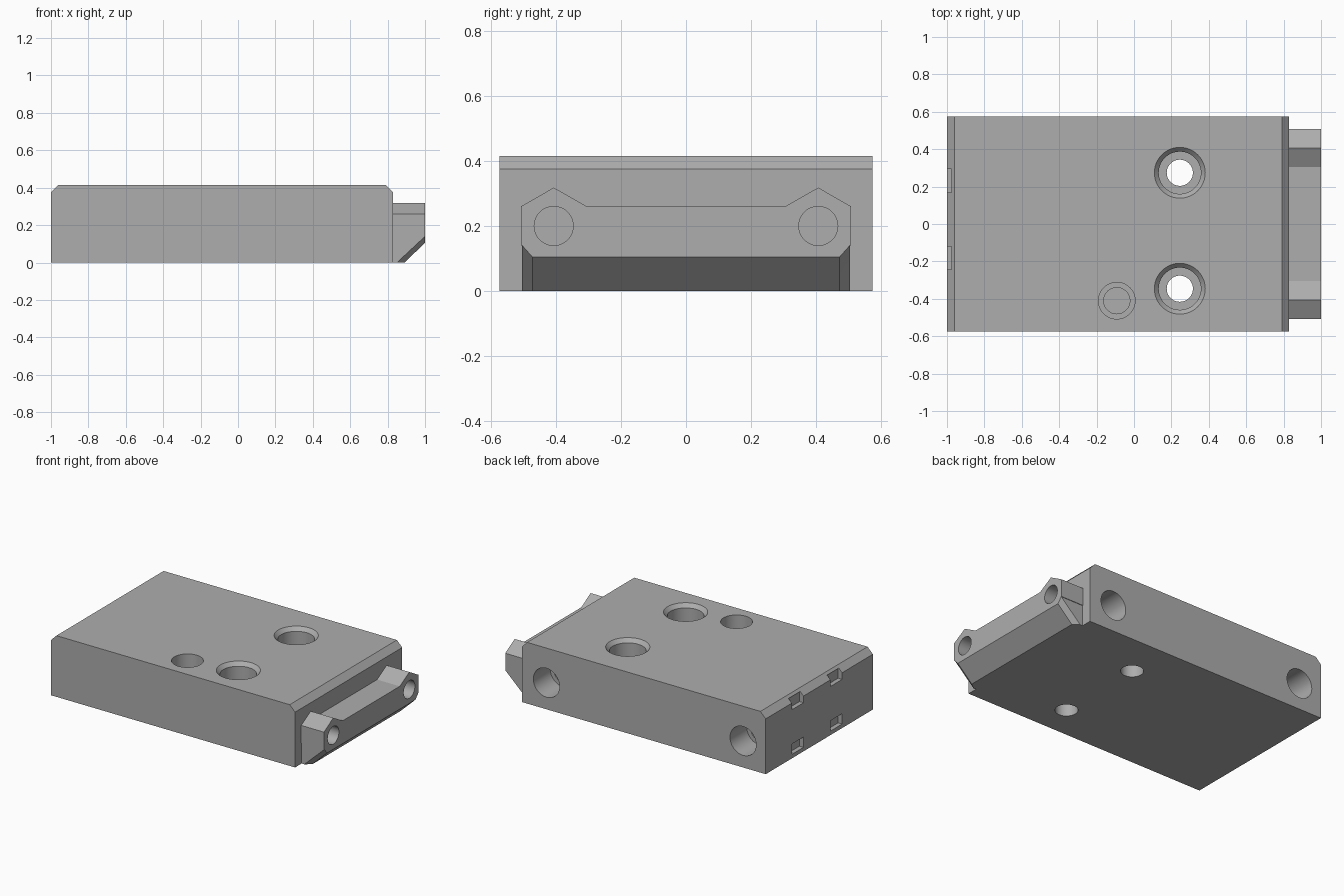
import bpy
import bmesh
from math import radians
from mathutils import Matrix, Vector

cube = bpy.data.objects.get("Cube")
if cube:
    bpy.data.objects.remove(cube, do_unlink=True)

steel = bpy.data.materials.new("steel_grey")
GREY = (0.42, 0.42, 0.42, 1.0)
steel.diffuse_color = GREY
steel.use_nodes = True
steel.node_tree.nodes["Principled BSDF"].inputs["Base Color"].default_value = GREY


def make_object(name, bm):
    bmesh.ops.recalc_face_normals(bm, faces=bm.faces)
    mesh = bpy.data.meshes.new(name)
    bm.to_mesh(mesh)
    bm.free()
    mesh.materials.append(steel)
    obj = bpy.data.objects.new(name, mesh)
    bpy.context.collection.objects.link(obj)
    return obj


def prism(name, points, offset):
    """Extrude a closed outline along an offset."""
    bm = bmesh.new()
    face = bm.faces.new([bm.verts.new(p) for p in points])
    extruded = bmesh.ops.extrude_face_region(bm, geom=[face])
    verts = [v for v in extruded["geom"] if isinstance(v, bmesh.types.BMVert)]
    bmesh.ops.translate(bm, verts=verts, vec=offset)
    return make_object(name, bm)


def bore(name, mouth, inward, steps):
    """Revolve (radius, depth) steps around an axis into a drill shape."""
    bm = bmesh.new()
    profile = [(0, steps[0][1])] + steps + [(0, steps[-1][1])]
    verts = [bm.verts.new((r, 0, d)) for r, d in profile]
    edges = [bm.edges.new(pair) for pair in zip(verts, verts[1:])]
    bmesh.ops.spin(bm, geom=verts + edges, cent=(0, 0, 0), axis=(0, 0, 1),
                   angle=radians(360), steps=48, use_duplicate=False)
    bmesh.ops.remove_doubles(bm, verts=bm.verts, dist=0.0005)
    turn = Vector(inward).to_track_quat('Z', 'Y').to_matrix().to_4x4()
    bm.transform(Matrix.Translation(mouth) @ turn)
    return make_object(name, bm)


def block(name, center, size):
    bm = bmesh.new()
    bmesh.ops.create_cube(bm, size=1)
    bm.transform(Matrix.Translation(center) @ Matrix.Diagonal((*size, 1)))
    return make_object(name, bm)


def cut(target, cutter):
    cutter.hide_render = True
    mod = target.modifiers.new("cut", 'BOOLEAN')
    mod.operation = 'DIFFERENCE'
    mod.solver = 'EXACT'
    mod.object = cutter
    bpy.context.view_layer.objects.active = target
    bpy.ops.object.modifier_apply(modifier=mod.name)
    bpy.data.objects.remove(cutter, do_unlink=True)


# Main block with chamfered top ends
HALF, TOP, LEFT, RIGHT, CH = 0.574, 0.415, -1.0, 0.83, 0.04
outline = [(LEFT, 0), (RIGHT, 0), (RIGHT, TOP - CH), (RIGHT - CH, TOP),
           (LEFT + CH, TOP), (LEFT, TOP - CH)]
body = prism("main_block", [(x, -HALF, z) for x, z in outline], (0, 2 * HALF, 0))

# Countersunk and counterbored through holes
for x in (-0.415, 0.245):
    for y in (0.274, -0.346):
        cut(body, bore("bolt_hole", (x, y, TOP), (0, 0, -1),
                       [(0.136, -0.05), (0.136, 0), (0.113, 0.025),
                        (0.113, 0.23), (0.07, 0.23), (0.07, 0.5)]))

# Stepped blind holes in the top
for x, y in ((-0.709, 0.004), (0.527, 0.004), (-0.092, 0.333), (-0.092, -0.41)):
    cut(body, bore("top_port", (x, y, TOP), (0, 0, -1),
                   [(0.098, -0.05), (0.098, 0.16), (0.07, 0.16), (0.07, 0.24)]))

# Stepped blind holes in the front and back
for x, z, side in ((-0.73, 0.14, -1), (0.54, 0.14, -1),
                   (-0.83, 0.18, 1), (0.645, 0.18, 1)):
    cut(body, bore("side_port", (x, side * HALF, z), (0, -side, 0),
                   [(0.098, -0.05), (0.098, 0.18), (0.07, 0.18), (0.07, 0.26)]))

# Angled channels drilled from the front ports
for x, lean in ((-0.68, 1), (0.49, -1)):
    cut(body, bore("angled_channel", (x, -HALF + 0.14, 0.14), (lean, 1, 0),
                   [(0.033, 0), (0.033, 0.2)]))

# Shallow slots in the left end
for y in (0.232, -0.182):
    for z in (0.0625, 0.365):
        cut(body, block("end_slot", (LEFT, y, z), (0.06, 0.125, 0.07)))

# Latch bar with two raised ends
LOW = 0.14
half_bar = [(0.508, LOW), (0.508, 0.26), (0.407, 0.318), (0.305, 0.26)]
bar_outline = half_bar + [(-y, z) for y, z in reversed(half_bar)]
latch = prism("latch_bar", [(RIGHT, y, z) for y, z in bar_outline], (0.17, 0, 0))
for y in (-0.407, 0.407):
    cut(latch, bore("latch_hole", (1, y, 0.2), (-1, 0, 0),
                    [(0.06, -0.05), (0.06, 0.14)]))

# Sloping lower lip of the latch with bevelled ends
bm = bmesh.new()
for side in (-1, 1):
    for x, y, z in ((RIGHT, 0.504, LOW), (1, 0.504, LOW), (0.85, 0.504, 0),
                    (RIGHT, 0.504, 0), (1, 0.473, 0.105), (0.89, 0.473, 0)):
        bm.verts.new((x, side * y, z))
bmesh.ops.convex_hull(bm, input=bm.verts)
bmesh.ops.dissolve_limit(bm, angle_limit=radians(2), verts=bm.verts, edges=bm.edges)
lip = make_object("latch_lip", bm)

# Smooth bores, crisp edges
for obj in bpy.context.view_layer.objects:
    obj.select_set(obj in (body, latch, lip))
bpy.context.view_layer.objects.active = body
bpy.ops.object.shade_smooth_by_angle(angle=radians(25))
